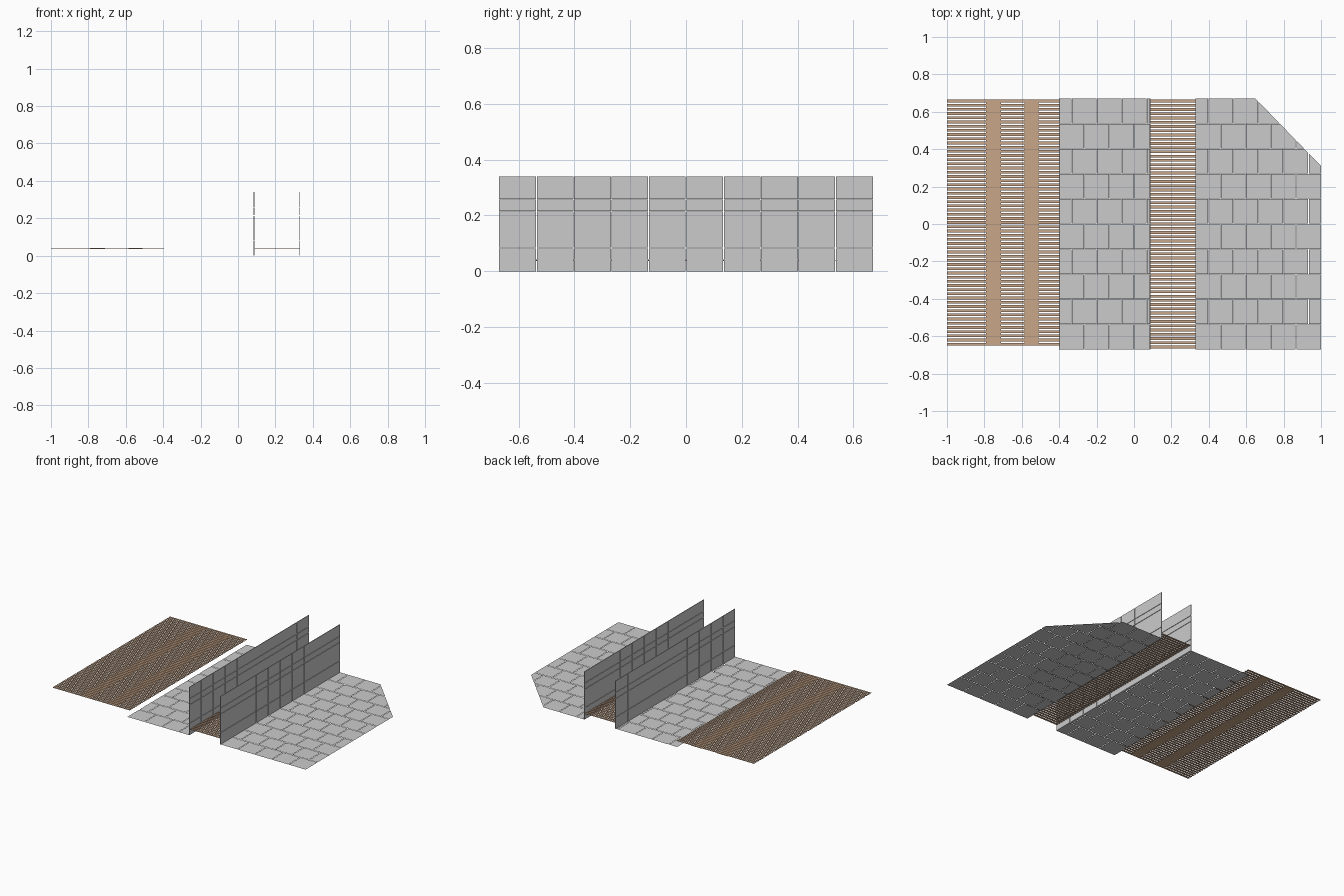
import bpy, bmesh

if "Cube" in bpy.data.objects:
    bpy.data.objects.remove(bpy.data.objects["Cube"])

HALF = 0.67          # half depth along y
TILE = 0.134         # paving module
GAP = 0.003          # joint width

wood = bpy.data.materials.new("wood")
wood.diffuse_color = (0.58, 0.38, 0.25, 1)
wood.use_nodes = True
wood.node_tree.nodes["Principled BSDF"].inputs["Base Color"].default_value = wood.diffuse_color


def finish(bm, name, mat=None):
    me = bpy.data.meshes.new(name)
    bm.to_mesh(me)
    bm.free()
    ob = bpy.data.objects.new(name, me)
    bpy.context.collection.objects.link(ob)
    if mat:
        me.materials.append(mat)
    return ob


def quad(bm, pts):
    bm.faces.new([bm.verts.new(p) for p in pts])


def box(bm, x0, x1, y0, y1, z0, z1):
    vs = bmesh.ops.create_cube(bm, size=1)["verts"]
    for v in vs:
        v.co = (x1 if v.co.x > 0 else x0,
                y1 if v.co.y > 0 else y0,
                z1 if v.co.z > 0 else z0)


# Paved floors: flat tiles in staggered rows, optionally with a cut corner
def paving(name, x0, x1, cut=None):
    bm = bmesh.new()
    g = GAP / 2
    for row in range(10):
        ya, yb = -HALF + row * TILE, -HALF + (row + 1) * TILE
        x = x0 - (row % 2) * TILE / 2
        while x < x1 - 0.001:
            a, b = max(x, x0), min(x + TILE, x1)
            if b - a > 2 * GAP:
                a += g if a > x0 else 0
                b -= g if b < x1 else 0
                lo = ya + (g if row else 0)
                hi = yb - (g if row < 9 else 0)
                quad(bm, [(a, lo, 0), (b, lo, 0), (b, hi, 0), (a, hi, 0)])
            x += TILE
    if cut:
        bmesh.ops.bisect_plane(bm, geom=bm.verts[:] + bm.edges[:] + bm.faces[:],
                               plane_co=cut[0], plane_no=cut[1], clear_outer=True)
    return finish(bm, name)


paving("left_paving", -0.40, 0.085)
paving("right_paving", 0.33, 1.0, ((0.65, 0.67, 0), (0.36, 0.35, 0)))


# Thin upright walls made of panels
def wall(name, x):
    bm = bmesh.new()
    rows = [0, 0.083, 0.215, 0.258, 0.34]
    g = GAP / 2
    t = 0.002
    for z0, z1 in zip(rows, rows[1:]):
        for i in range(10):
            y = -HALF + i * TILE
            box(bm, x - t, x + t,
                y + (g if i else 0), y + TILE - (g if i < 9 else 0),
                z0 + (g if z0 else 0), z1 - (g if z1 < 0.34 else 0))
    return finish(bm, name)


wall("left_wall", 0.085)
wall("right_wall", 0.33)


# Slatted decks raised above the paving
def deck(name, x0, x1, y0, y1, pitch=0.0225, width=0.0145):
    bm = bmesh.new()
    n = round((y1 - y0 - width) / pitch)
    step = (y1 - y0 - width) / n
    for i in range(n + 1):
        y = y0 + i * step
        box(bm, x0, x1, y, y + width, 0.039, 0.042)
    return finish(bm, name, wood)


deck("side_deck", -1.0, -0.395, -0.65, 0.665)
deck("middle_deck", 0.087, 0.328, -0.665, 0.665)

# Long bearers below the side deck slats
for i, (a, b) in enumerate([(-0.79, -0.71), (-0.585, -0.51)]):
    bm = bmesh.new()
    box(bm, a, b, -0.645, 0.665, 0.0365, 0.0385)
    finish(bm, f"deck_bearer_{i + 1}", wood)
